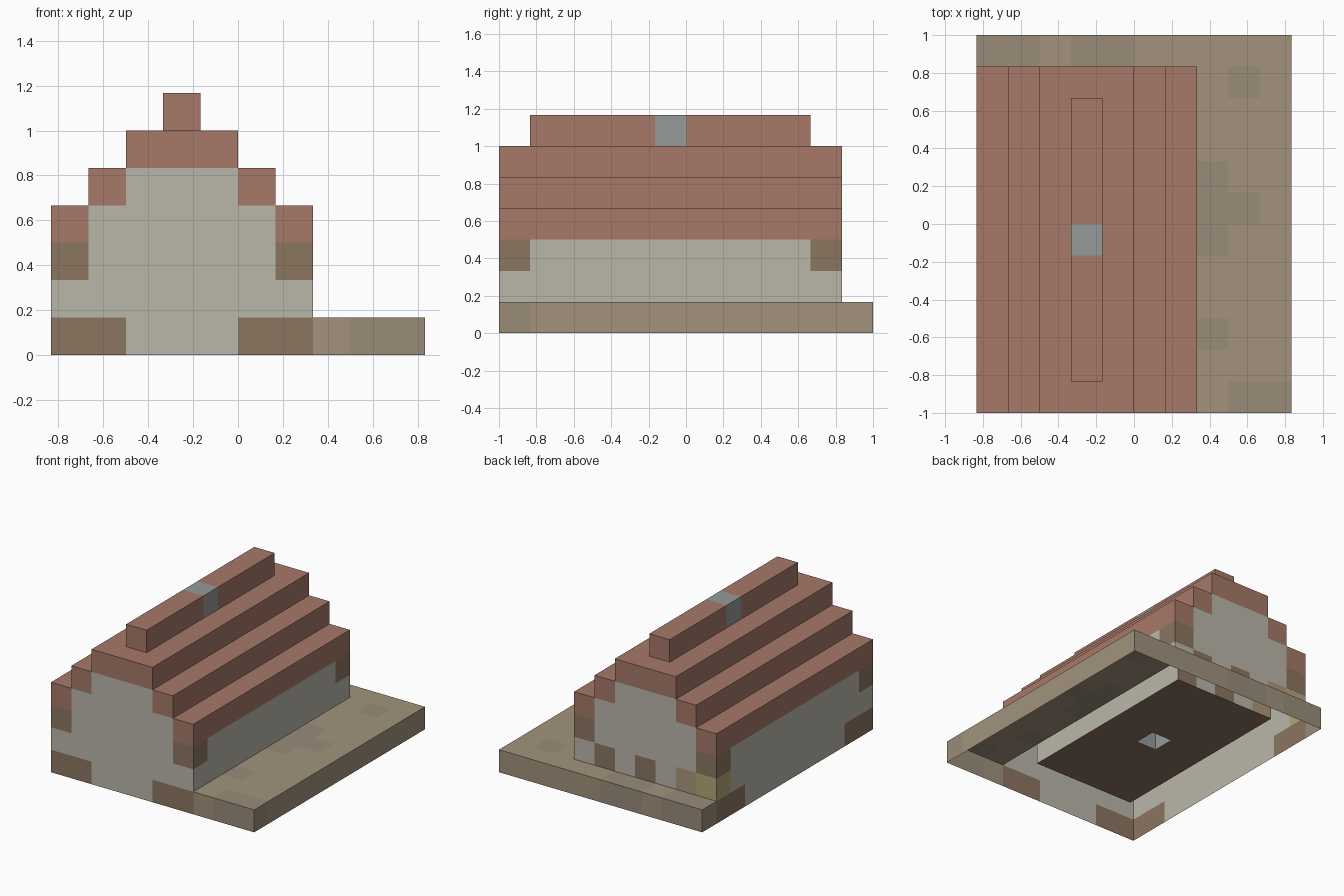
import bpy, bmesh, random
from mathutils import Vector

if "Cube" in bpy.data.objects:
    bpy.data.objects.remove(bpy.data.objects["Cube"])

random.seed(4)
U = 1 / 6                              # block size
ORIGIN = Vector((-5 / 6, -1, 0))
W, L = 7, 11                           # house footprint in blocks
cells = {}                             # block position -> part name

COLORS = {
    "roof": (0.38, 0.19, 0.14), "roof_ridge": (0.38, 0.19, 0.14),
    "plaster_walls": (0.49, 0.47, 0.40), "timber_blocks": (0.26, 0.18, 0.115),
    "ground": (0.36, 0.29, 0.205), "ground_patches": (0.32, 0.265, 0.19),
    "house_floor": (0.26, 0.18, 0.115), "chimney": (0.30, 0.33, 0.32),
    "back_crate": (0.46, 0.38, 0.18), "back_barrel": (0.42, 0.31, 0.20),
}


def fill(part, xs, ys, zs):
    for x in xs:
        for y in ys:
            for z in zs:
                cells[x, y, z] = part


# Ground along the right and the back
for x in range(10):
    for y in range(12):
        if x >= W or y >= L:
            part = "ground_patches" if random.random() < 0.25 else "ground"
            fill(part, [x], [y], [0])

# Floor and side walls
fill("house_floor", range(W), range(L), [0])
for x in (0, W - 1):
    fill("plaster_walls", [x], range(L), range(3))

# Gable walls, narrowing with the roof
for y in (0, L - 1):
    fill("plaster_walls", range(W), [y], range(3))
    fill("plaster_walls", range(1, W - 1), [y], [3])
    fill("plaster_walls", range(2, W - 2), [y], [4])

# Stepped roof, mirrored, with ridge on top
for step in range(3):
    for x in (step, W - 1 - step):
        fill("roof", [x], range(L), [3 + step])
fill("roof", [3], (0, L - 1), [5])
fill("roof_ridge", [3], range(1, L - 1), [6])

# Timber corners and footings
for x in (0, W - 1):
    for y in (0, L - 1):
        fill("timber_blocks", [x], [y], [2])
for xs in ((0, 1), (5, 6)):
    fill("timber_blocks", xs, [0], [0])
for ys in ((0, 1), (9, 10)):
    fill("timber_blocks", (0, W - 1), ys, [0])

# Details low on the back wall
fill("timber_blocks", (3, 5), [L - 1], [1])
fill("back_barrel", [1], [L - 1], [1])
fill("back_crate", [0], [L - 1], [1])

# Chimney column
fill("chimney", [3], [5], range(7))


# Build one shell mesh per part, keeping only exposed faces (open underneath)
def build(part):
    bm = bmesh.new()
    for cell in [c for c, p in cells.items() if p == part]:
        for axis in range(3):
            for side in (0, 1):
                near = list(cell)
                near[axis] += 2 * side - 1
                if tuple(near) in cells or near[2] < 0:
                    continue
                a, b = (axis + 1) % 3, (axis + 2) % 3
                quad = []
                for da, db in ((0, 0), (1, 0), (1, 1), (0, 1)):
                    v = Vector(cell)
                    v[axis] += side
                    v[a] += da
                    v[b] += db
                    quad.append(bm.verts.new(ORIGIN + v * U))
                bm.faces.new(quad if side else quad[::-1])
    if not bm.faces:
        bm.free()
        return
    bmesh.ops.remove_doubles(bm, verts=bm.verts, dist=0.001)
    mesh = bpy.data.meshes.new(part)
    bm.to_mesh(mesh)
    bm.free()
    mat = bpy.data.materials.new(part)
    mat.diffuse_color = (*COLORS[part], 1)
    mat.use_nodes = True
    mat.node_tree.nodes["Principled BSDF"].inputs["Base Color"].default_value = mat.diffuse_color
    mesh.materials.append(mat)
    bpy.context.collection.objects.link(bpy.data.objects.new(part, mesh))


for name in COLORS:
    build(name)
